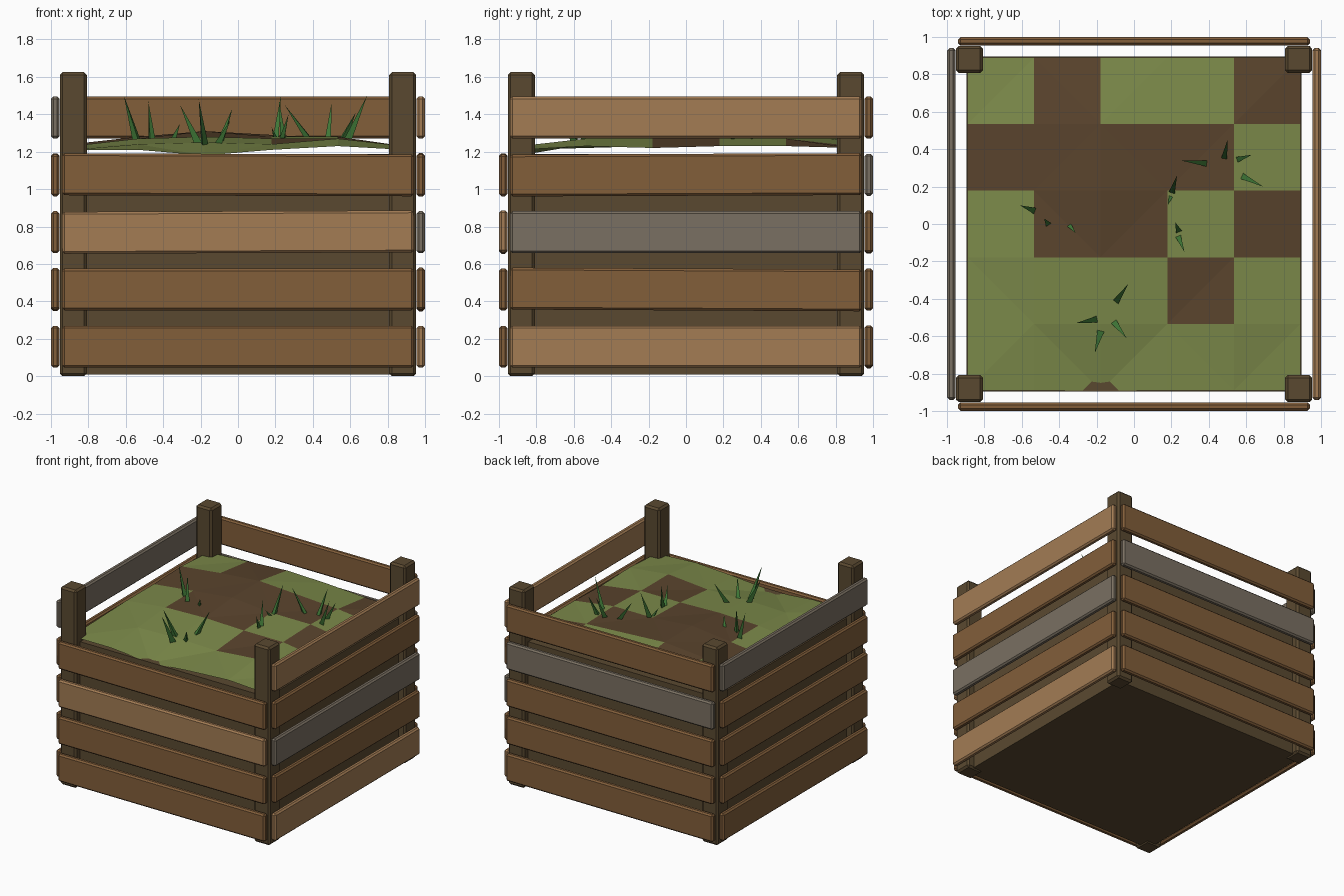
import bpy, bmesh, math
from mathutils import Vector

if "Cube" in bpy.data.objects:
    bpy.data.objects.remove(bpy.data.objects["Cube"])


def material(name, *rgb):
    m = bpy.data.materials.new(name)
    lin = [((c / 255 + 0.055) / 1.055) ** 2.4 for c in rgb]
    m.diffuse_color = (*lin, 1)
    m.use_nodes = True
    m.node_tree.nodes["Principled BSDF"].inputs["Base Color"].default_value = m.diffuse_color
    return m


BROWN = material("brown plank", 130, 94, 58)
TAN = material("light plank", 163, 124, 84)
GREY = material("weathered plank", 122, 112, 98)
POST = material("dark post wood", 90, 73, 48)
SOIL = material("soil", 90, 68, 45)
GRASS = material("grass", 124, 138, 74)
BLADE = material("grass blade", 62, 118, 54)


def add_object(name, bm, *mats):
    me = bpy.data.meshes.new(name)
    bm.to_mesh(me)
    bm.free()
    for m in mats:
        me.materials.append(m)
    ob = bpy.data.objects.new(name, me)
    bpy.context.collection.objects.link(ob)
    return ob


def box(name, centre, size, mat, bevel=0.0):
    bm = bmesh.new()
    bmesh.ops.create_cube(bm, size=1)
    bmesh.ops.scale(bm, vec=size, verts=bm.verts)
    ob = add_object(name, bm, mat)
    ob.location = centre
    if bevel:
        b = ob.modifiers.new("bevel", 'BEVEL')
        b.width, b.segments = bevel, 1
    return ob


# Corner posts
for sx in (-1, 1):
    for sy in (-1, 1):
        box("corner_post", (sx * 0.88, sy * 0.88, 0.8125), (0.145, 0.145, 1.625), POST, 0.015)

# Inner bin that holds the soil
box("inner_bin", (0, 0, 0.598), (1.79, 1.79, 1.18), POST)

# Side planks, bottom to top; each side is turned about z from the front
sides = {
    "front": (0, [BROWN, BROWN, TAN, BROWN], (0.0, 0.0, -0.004, 0.003)),
    "right": (90, [TAN, BROWN, GREY, BROWN, TAN], (0.0, 0.005, 0.0, -0.004, 0.0)),
    "back": (180, [BROWN, BROWN, BROWN, GREY, BROWN], (0.003, 0.0, 0.003, 0.0, 0.0)),
    "left": (270, [BROWN, BROWN, BROWN, BROWN, GREY], (0.0, -0.003, 0.0, 0.003, 0.0)),
}
for side, (deg, mats, tilts) in sides.items():
    a = math.radians(deg)
    for i, (mat, tilt) in enumerate(zip(mats, tilts)):
        x, y = 0.0, -0.977
        loc = (x * math.cos(a) - y * math.sin(a), x * math.sin(a) + y * math.cos(a), 0.157 + 0.3065 * i)
        ob = box(side + "_plank", loc, (1.88, 0.044, 0.224), mat, 0.012)
        ob.rotation_euler = (0, tilt, a)

# Uneven soil surface: 5 x 5 tiles, heights in hundredths above the bin, front to back
heights = ((2, 2, -1, 2, 4, 2),
           (3, 5, 6, 5, 8, 4),
           (4, 8, 9, 8, 8, 3),
           (4, 8, 12, 9, 9, 4),
           (5, 9, 12, 10, 8, 4),
           (3, 5, 7, 6, 4, 3))
tiles = ("GGGGG", "GGGSG", "GSSGS", "SSSSG", "GSGGS")
bm = bmesh.new()
W = 0.89
vs = [[bm.verts.new((-W + 2 * W * i / 5, -W + 2 * W * j / 5, 1.19 + h / 100))
       for i, h in enumerate(row)] for j, row in enumerate(heights)]
for j in range(5):
    for i in range(5):
        q = [vs[j][i], vs[j][i + 1], vs[j + 1][i + 1], vs[j + 1][i]]
        if (i + j) % 2:
            q = q[1:] + q[:1]
        for tri in ((q[0], q[1], q[2]), (q[0], q[2], q[3])):
            bm.faces.new(tri).material_index = int(tiles[j][i] == "G")
add_object("ground_surface", bm, SOIL, GRASS)

# Grass blades: base x, y then tip x, y, z
blades = ((-0.53, 0.07, -0.61, 0.10, 1.50), (-0.46, 0.00, -0.48, 0.03, 1.47),
          (-0.36, 0.01, -0.31, -0.05, 1.35), (-0.20, -0.51, -0.31, -0.53, 1.45),
          (-0.18, -0.58, -0.21, -0.69, 1.48), (-0.10, -0.42, -0.03, -0.32, 1.43),
          (-0.11, -0.52, -0.04, -0.61, 1.37), (0.20, 0.16, 0.23, 0.26, 1.50),
          (0.21, 0.18, 0.18, 0.10, 1.33), (0.24, -0.04, 0.22, 0.01, 1.47),
          (0.23, -0.05, 0.27, -0.15, 1.40), (0.41, 0.32, 0.25, 0.34, 1.45),
          (0.48, 0.34, 0.50, 0.45, 1.46), (0.54, 0.34, 0.63, 0.37, 1.41),
          (0.57, 0.26, 0.69, 0.20, 1.50))
bm = bmesh.new()
for bx, by, tx, ty, tz in blades:
    d = Vector((tx - bx, ty - by, 0)).normalized()
    s = Vector((-d.y, d.x, 0))
    base = Vector((bx, by, 1.23))
    ring = [bm.verts.new(base + p) for p in (s * 0.02 - d * 0.015, -s * 0.02 - d * 0.015, d * 0.03)]
    tip = bm.verts.new((tx, ty, tz))
    for k in range(3):
        bm.faces.new((ring[k], ring[(k + 1) % 3], tip))
bmesh.ops.recalc_face_normals(bm, faces=bm.faces)
add_object("grass_blades", bm, BLADE)
